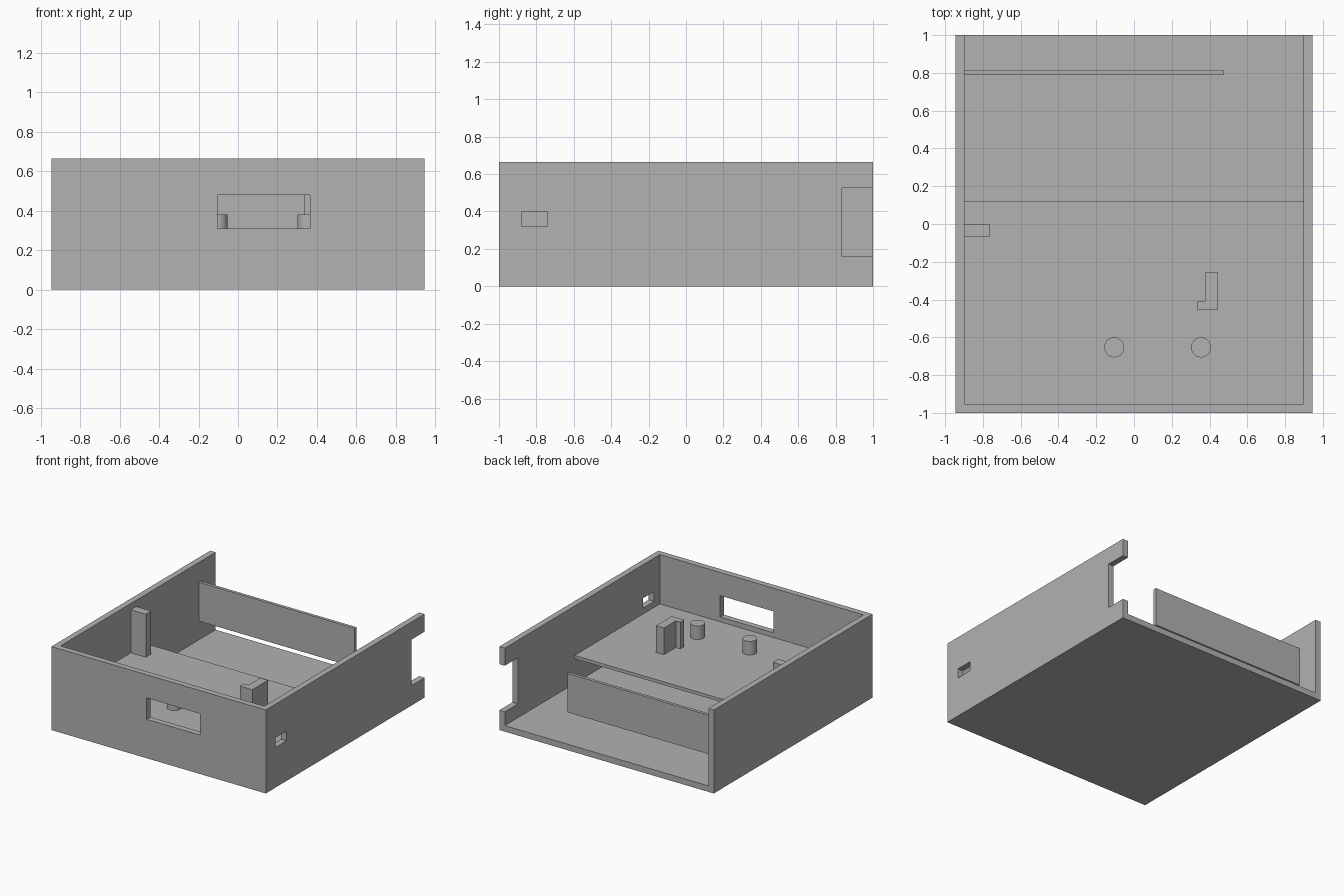
import bpy, bmesh

if "Cube" in bpy.data.objects:
    bpy.data.objects.remove(bpy.data.objects["Cube"])

grey = bpy.data.materials.new("plain grey")
grey.diffuse_color = (0.445, 0.445, 0.445, 1)
grey.use_nodes = True
grey.node_tree.nodes["Principled BSDF"].inputs["Base Color"].default_value = grey.diffuse_color


def add_object(name, bm):
    bmesh.ops.recalc_face_normals(bm, faces=bm.faces)
    mesh = bpy.data.meshes.new(name)
    bm.to_mesh(mesh)
    bm.free()
    mesh.materials.append(grey)
    obj = bpy.data.objects.new(name, mesh)
    bpy.context.collection.objects.link(obj)
    return obj


def prism(name, outline, z0, z1):
    """Extrude a plan outline from z0 up to z1."""
    bm = bmesh.new()
    face = bm.faces.new([bm.verts.new((x, y, z0)) for x, y in outline])
    top = bmesh.ops.extrude_face_region(bm, geom=[face])["geom"]
    verts = [v for v in top if isinstance(v, bmesh.types.BMVert)]
    bmesh.ops.translate(bm, verts=verts, vec=(0, 0, z1 - z0))
    return add_object(name, bm)


def box(name, x, y, z):
    return prism(name, [(x[0], y[0]), (x[1], y[0]), (x[1], y[1]), (x[0], y[1])], *z)


def cut(target, cutter):
    cutter.hide_render = True
    mod = target.modifiers.new(cutter.name, "BOOLEAN")
    mod.operation = "DIFFERENCE"
    mod.solver = "EXACT"
    mod.object = cutter
    bpy.context.view_layer.objects.active = target
    bpy.ops.object.modifier_apply(modifier=mod.name)
    bpy.data.objects.remove(cutter)


W, H, T = 0.945, 0.665, 0.048   # half width, height, wall thickness
IN = W - T                      # inner half width

# Tray: open at the top and the back
tray = box("tray", (-W, W), (-1, 1), (0, H))
cut(tray, box("cavity_cutter", (-IN, IN), (-1 + T, 1.2), (T, 1)))
# Front window, side port and rear notch in the right wall
cut(tray, box("window_cutter", (-0.105, 0.365), (-1.1, -0.9), (0.31, 0.48)))
cut(tray, box("port_cutter", (0.85, 1.1), (-0.88, -0.74), (0.32, 0.398)))
cut(tray, box("notch_cutter", (0.85, 1.1), (0.835, 1.2), (0.158, 0.525)))

# Raised shelf in the front half
SHELF = 0.272
box("shelf", (-IN, IN), (-1 + T, 0.122), (SHELF - 0.026, SHELF))

# Hanging panel near the back, fixed to the left wall
box("rear_panel", (-IN, 0.475), (0.79, 0.815), (0.196, 0.506))

# Block standing against the left wall
box("side_block", (-IN, -0.765), (-0.068, 0), (SHELF, 0.615))

# L-shaped bracket
prism("bracket", [(0.335, -0.455), (0.445, -0.455), (0.445, -0.257),
                  (0.375, -0.257), (0.375, -0.407), (0.335, -0.407)], SHELF, 0.485)

# Two round posts behind the window
for side, x in (("left", -0.105), ("right", 0.355)):
    bm = bmesh.new()
    bmesh.ops.create_cone(bm, cap_ends=True, segments=40, radius1=0.053,
                          radius2=0.053, depth=0.38 - SHELF)
    bmesh.ops.translate(bm, verts=bm.verts, vec=(x, -0.653, (0.38 + SHELF) / 2))
    post = add_object(side + "_post", bm)
    bpy.ops.object.select_all(action="DESELECT")
    post.select_set(True)
    bpy.context.view_layer.objects.active = post
    bpy.ops.object.shade_smooth_by_angle()
